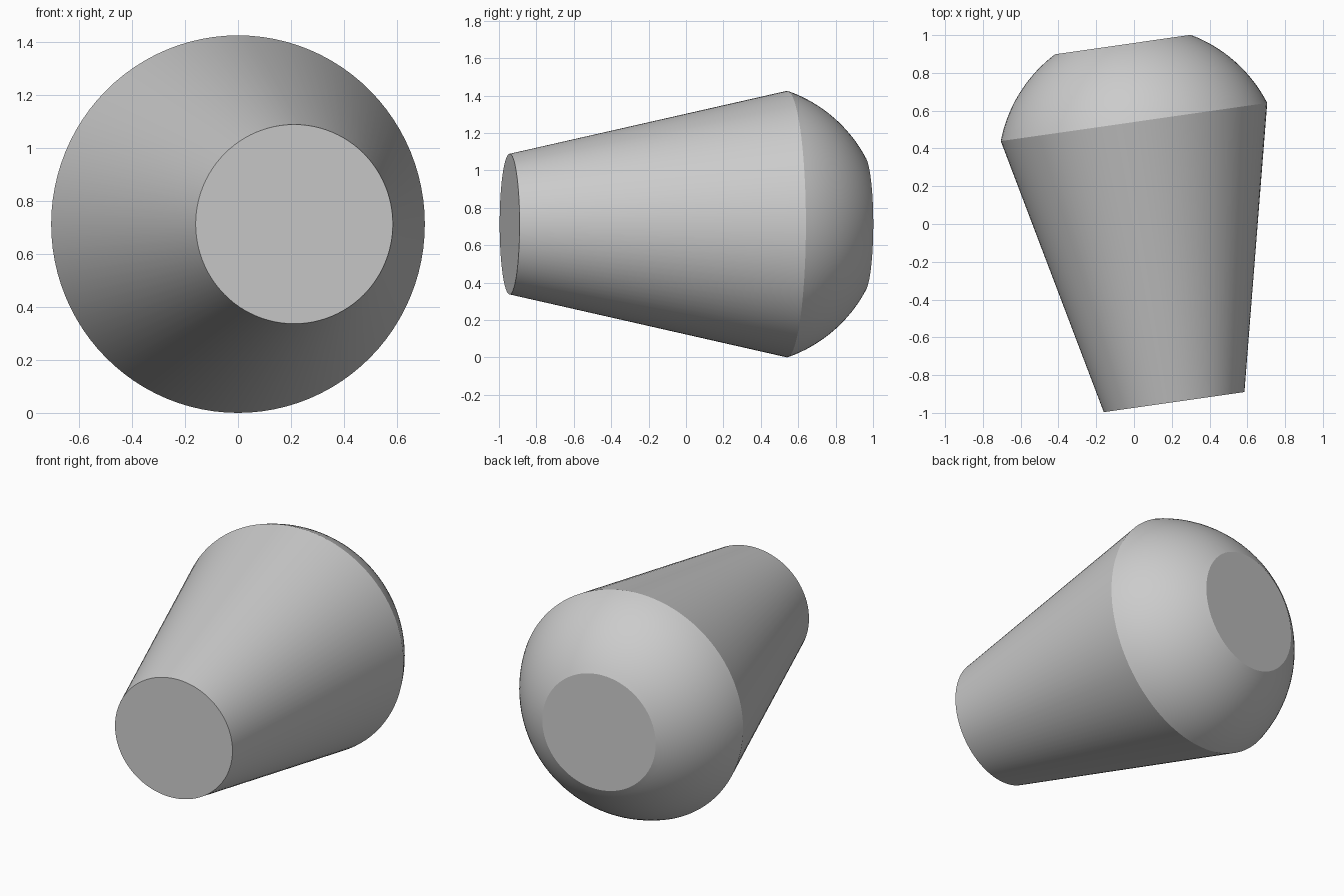
import bpy
import bmesh
import math
from mathutils import Matrix, Vector

cube = bpy.data.objects.get("Cube")
if cube:
    bpy.data.objects.remove(cube, do_unlink=True)

# One plain grey
grey = bpy.data.materials.new("light_grey")
grey.use_nodes = True
colour = (0.6, 0.6, 0.6, 1)
grey.diffuse_color = colour
grey.node_tree.nodes["Principled BSDF"].inputs["Base Color"].default_value = colour

SEGMENTS = 96
RIM, TIP, CROWN = 0.7125, 0.376, 0.363   # radii of rim, narrow end and flat crown
LENGTH, DOME = 1.498, 0.414              # cone length and dome height
ARC_STEPS = 16

# Half profile along +y: narrow end, rim, spherical dome cut by a flat crown
offset = (RIM**2 - CROWN**2 - DOME**2) / (2 * DOME)
sphere = math.hypot(RIM, offset)
start, end = math.atan2(offset, RIM), math.atan2(offset + DOME, CROWN)
profile = [(0, -LENGTH), (TIP, -LENGTH)]
for i in range(ARC_STEPS + 1):
    a = start + (end - start) * i / ARC_STEPS
    profile.append((sphere * math.cos(a), sphere * math.sin(a) - offset))
profile.append((0, DOME))

# Turn the profile round the y axis
bm = bmesh.new()
verts = [bm.verts.new((r, t, 0)) for r, t in profile]
edges = [bm.edges.new(pair) for pair in zip(verts, verts[1:])]
bmesh.ops.spin(bm, geom=verts + edges, cent=(0, 0, 0), axis=(0, 1, 0),
               angle=math.tau, steps=SEGMENTS, use_duplicate=False)
bmesh.ops.remove_doubles(bm, verts=bm.verts, dist=0.0001)
bmesh.ops.recalc_face_normals(bm, faces=bm.faces)

# Tilt slightly and set on the ground
bm.transform(Matrix.Translation(Vector((0, 0.54, RIM))) @ Matrix.Rotation(math.radians(8.15), 4, "Z"))

mesh = bpy.data.meshes.new("tapered_knob")
bm.to_mesh(mesh)
bm.free()
mesh.materials.append(grey)
knob = bpy.data.objects.new("tapered_knob", mesh)
bpy.context.collection.objects.link(knob)

# Smooth sides with crisp rim, end and crown
bpy.ops.object.select_all(action="DESELECT")
knob.select_set(True)
bpy.context.view_layer.objects.active = knob
bpy.ops.object.shade_smooth_by_angle(angle=math.radians(22))
